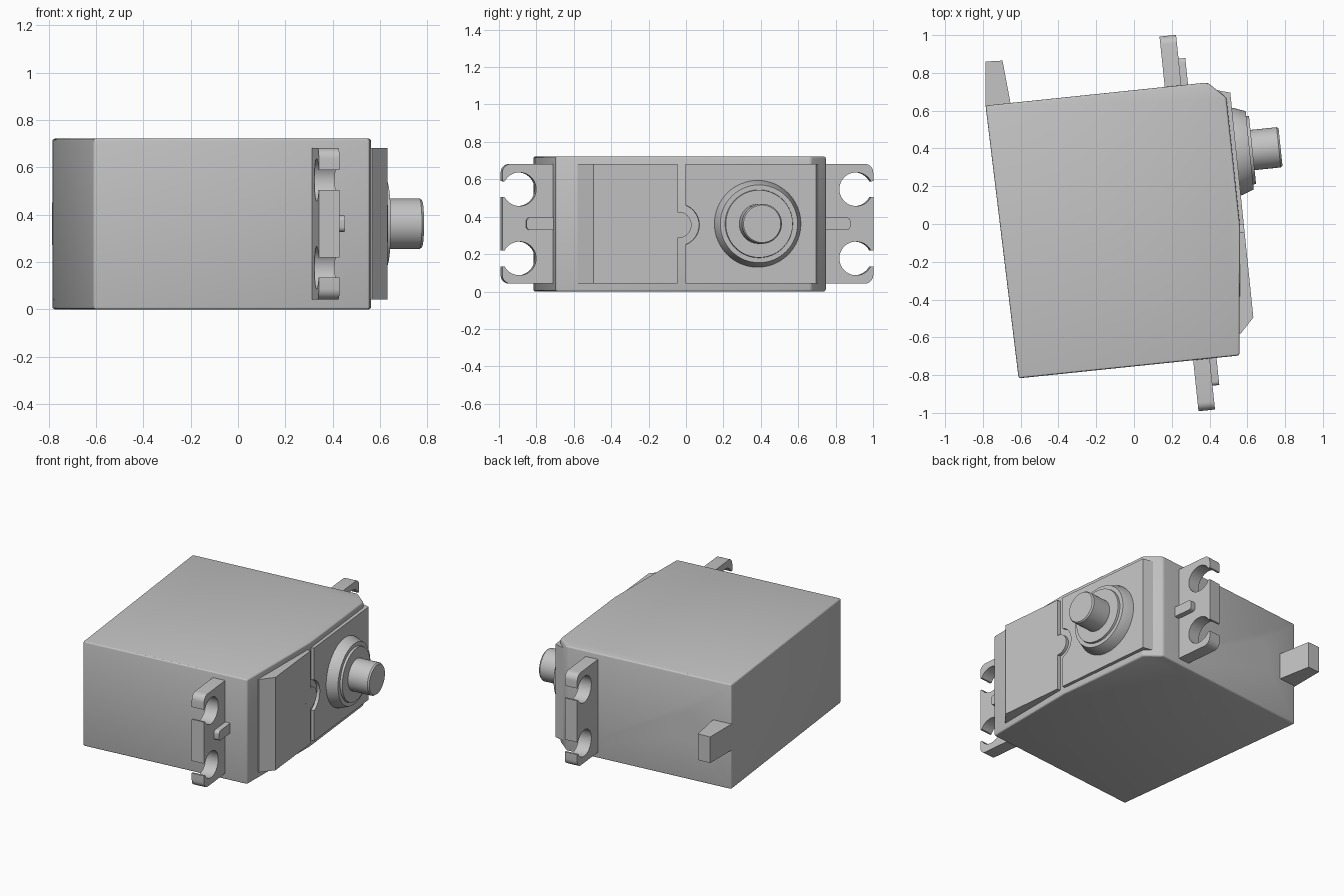
import bpy, bmesh, math
from mathutils import Matrix, Vector

cube = bpy.data.objects.get("Cube")
if cube:
    bpy.data.objects.remove(cube)

grey = bpy.data.materials.new("plain grey")
grey.use_nodes = True
COLOUR = (0.55, 0.55, 0.55, 1)
grey.diffuse_color = COLOUR
grey.node_tree.nodes["Principled BSDF"].inputs["Base Color"].default_value = COLOUR

TURN = math.radians(5.94)
OUT = Vector((math.cos(TURN), math.sin(TURN), 0))     # along the shaft
ALONG = Vector((-math.sin(TURN), math.cos(TURN), 0))  # along the mounting tabs
UP = Vector((0, 0, 1))
MID = 0.362                                           # height of the middle plane


def frame(origin, a, b, c):
    m = Matrix((a, b, c)).transposed().to_4x4()
    m.translation = origin
    return m


def finish(name, bm):
    bmesh.ops.recalc_face_normals(bm, faces=bm.faces)
    mesh = bpy.data.meshes.new(name)
    bm.to_mesh(mesh)
    bm.free()
    mesh.materials.append(grey)
    ob = bpy.data.objects.new(name, mesh)
    bpy.context.collection.objects.link(ob)
    return ob


def prism(name, points, low, high, matrix=Matrix()):
    """Outline in the first two axes of the matrix, extruded along the third."""
    bm = bmesh.new()
    face = bm.faces.new([bm.verts.new((p[0], p[1], low)) for p in points])
    new = bmesh.ops.extrude_face_region(bm, geom=[face])["geom"]
    bmesh.ops.translate(bm, vec=(0, 0, high - low),
                        verts=[v for v in new if isinstance(v, bmesh.types.BMVert)])
    bm.transform(matrix)
    return finish(name, bm)


def lathe(name, profile, origin, steps=64):
    """Profile of (distance out, radius) turned about the shaft direction."""
    bm = bmesh.new()
    pts = [(profile[0][0], 0)] + profile + [(profile[-1][0], 0)]
    verts = [bm.verts.new((r, 0, d)) for d, r in pts]
    edges = [bm.edges.new(pair) for pair in zip(verts, verts[1:])]
    bmesh.ops.spin(bm, geom=verts + edges, cent=(0, 0, 0), axis=(0, 0, 1),
                   angle=math.tau, steps=steps)
    bmesh.ops.remove_doubles(bm, verts=bm.verts, dist=0.0001)
    bm.transform(frame(origin, ALONG, UP, OUT))
    return finish(name, bm)


def arc(cx, cy, r, start, end, steps):
    angles = [math.radians(start + (end - start) * i / steps) for i in range(steps + 1)]
    return [(cx + r * math.cos(t), cy + r * math.sin(t)) for t in angles]


def bevel(ob, width, segments=3):
    mod = ob.modifiers.new("soft_edges", "BEVEL")
    mod.width, mod.segments = width, segments
    mod.limit_method = "ANGLE"


def cut(ob, cutter):
    mod = ob.modifiers.new("cut", "BOOLEAN")
    mod.operation, mod.object, mod.solver = "DIFFERENCE", cutter, "EXACT"
    graph = bpy.context.evaluated_depsgraph_get()
    mesh = bpy.data.meshes.new_from_object(ob.evaluated_get(graph))
    ob.modifiers.clear()
    ob.data = mesh
    bpy.data.objects.remove(cutter)


# Case with a round blind hole in its rear wall
BACK = Vector((-0.786, 0.627, 0))
case = prism("case", [BACK, (-0.611, -0.817), (0.558, -0.696), (0.562, -0.02),
                      (0.489, 0.669), (0.389, 0.749)], 0, 0.722)
bevel(case, 0.012)
hole = prism("hole_cutter", arc(0, 0, 0.092, 0, 352.5, 47), -0.05, 0.1,
             frame(BACK + OUT * 0.33 + UP * MID, UP, OUT, ALONG))
hole.hide_render = True
cut(case, hole)

# Face plates, with a round tongue on one fitting a notch in the other
face_x = lambda y: 0.581 - 0.104 * y
prism("lower_face_plate", [(0.54, -0.58), (0.565, -0.58), (0.632, -0.495),
                           (face_x(-0.045), -0.045), (0.53, -0.045)], 0.042, 0.682)
seat = Vector((face_x(-0.04), -0.04, MID - 0.006))
lathe("plate_tongue", [(-0.05, 0.07), (0, 0.07)], seat)
upper = prism("upper_face_plate", [(0.53, -0.003), (face_x(-0.003), -0.003),
                                   (0.51, 0.695), (0.437, 0.709), (0.45, 0.65)],
              0.042, 0.682)
notch = lathe("notch_cutter", [(-0.2, 0.112), (0.1, 0.112)], seat)
notch.hide_render = True
cut(upper, notch)

# Stepped collar and output shaft
base = Vector((0.545, 0.383, MID))
lathe("shaft_collar", [(-0.03, 0.232), (0.005, 0.232), (0.068, 0.208),
                       (0.068, 0.182), (0.083, 0.18)], base)
lathe("output_shaft", [(0.06, 0.107), (0.222, 0.107), (0.232, 0.1)], base)

# Mounting tabs: two open-ended screw holes and a stiffening rib on each
TIP = 0.997


def half_outline():
    """Lower half of a tab, from the case outward and up to the middle."""
    pts = [(0.7, -0.32)] + arc(TIP - 0.045, -0.275, 0.045, -90, 0, 6)
    pts += [(TIP, -0.228)] + arc(0.905, -0.185, 0.09, -28, -332, 36)
    return pts + [(TIP, -0.143)]


half = half_outline()
outline = half + [(v, -z) for v, z in reversed(half)]
rib = [(0.7, -0.034)] + arc(0.85, -0.014, 0.02, -90, 0, 5)
rib += [(v, -z) for v, z in reversed(rib)]
for side, name in ((1, "rear"), (-1, "front")):
    place = frame(Vector((0.282, 0.005, MID)), ALONG * side, UP, OUT)
    prism(name + "_mounting_tab", outline, -0.044, 0.044, place)
    prism(name + "_tab_rib", rib, 0.03, 0.08, place)

# Cable grommet on the rear corner
prism("cable_grommet", [(-0.786, 0.62), (-0.786, 0.86), (-0.696, 0.865),
                        (-0.652, 0.63)], MID - 0.09, MID + 0.09)

# Smooth curved walls, crisp corners
bpy.ops.object.select_all(action="DESELECT")
for ob in bpy.context.collection.objects:
    if ob.type == "MESH" and grey.name in ob.data.materials:
        ob.select_set(True)
        bpy.context.view_layer.objects.active = ob
bpy.ops.object.shade_smooth_by_angle(angle=math.radians(25))
